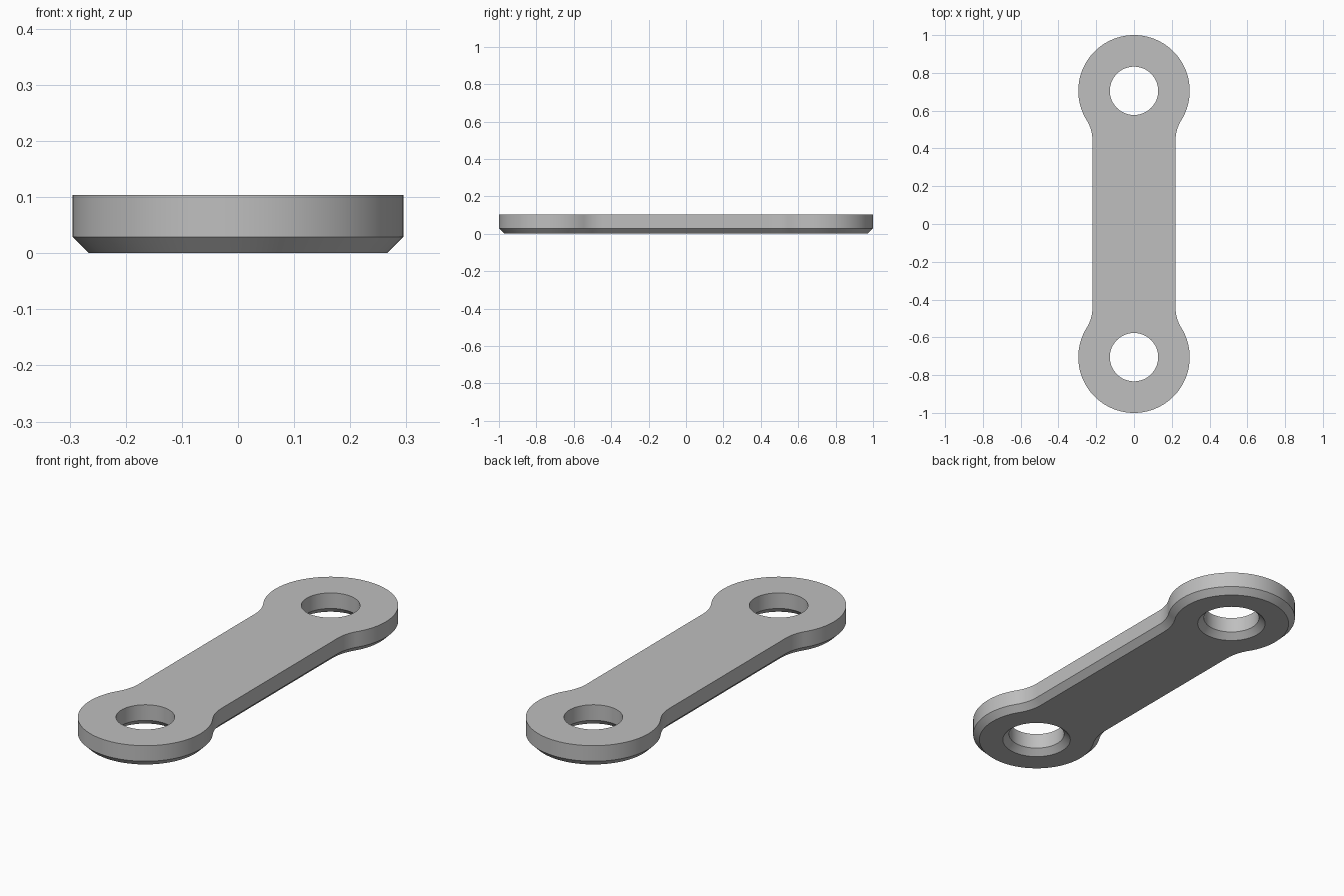
import bpy, bmesh
from math import pi, cos, sin, atan2, sqrt, radians

if "Cube" in bpy.data.objects:
    bpy.data.objects.remove(bpy.data.objects["Cube"], do_unlink=True)

END_R, END_Y = 0.295, 0.705      # rounded ends
HALF_W, FILLET = 0.22, 0.2       # bar and the neck fillets
HOLE_R = 0.128
HEIGHT, CHAMFER = 0.104, 0.029


def arc(cx, cy, r, a, b, n):
    return [(cx + r * cos(a + (b - a) * i / n), cy + r * sin(a + (b - a) * i / n))
            for i in range(n + 1)]


def link_outline(inset):
    """Counter-clockwise outline, moved inward by inset."""
    cx = HALF_W + FILLET
    dy = sqrt((END_R + FILLET) ** 2 - cx ** 2)
    a = atan2(-dy, cx)
    neck = arc(cx, END_Y - dy, FILLET + inset, pi, pi + a, 12)
    end = arc(0, END_Y, END_R - inset, a, pi - a, 72)[1:-1]
    half = neck + end + [(-x, y) for x, y in reversed(neck)]
    return half + [(-x, -y) for x, y in half]


def hole_outline(cy, grow):
    return arc(0, cy, HOLE_R + grow, 0, 2 * pi, 64)[:-1]


def add_wall(bm, loops):
    """Skin stacked (points, z) loops; return bottom and top rim edges."""
    rings = [[bm.verts.new((x, y, z)) for x, y in pts] for pts, z in loops]
    for low, high in zip(rings, rings[1:]):
        for i in range(len(low)):
            j = (i + 1) % len(low)
            bm.faces.new((low[i], low[j], high[j], high[i]))
    return [[bm.edges.get((r[i - 1], r[i])) for i in range(len(r))]
            for r in (rings[0], rings[-1])]


bm = bmesh.new()

# Outer wall and the two bores, each chamfered at the underside
walls = [add_wall(bm, [(link_outline(CHAMFER), 0), (link_outline(0), CHAMFER),
                       (link_outline(0), HEIGHT)])]
for side in (-1, 1):
    cy = side * END_Y
    walls.append(add_wall(bm, [(hole_outline(cy, CHAMFER), 0),
                               (hole_outline(cy, 0), CHAMFER),
                               (hole_outline(cy, 0), HEIGHT)]))

# Flat underside and top, with the bores left open
for k in (0, 1):
    rim = [e for wall in walls for e in wall[k]]
    bmesh.ops.triangle_fill(bm, edges=rim, use_beauty=True, normal=(0, 0, 2 * k - 1))
bmesh.ops.recalc_face_normals(bm, faces=bm.faces)

mesh = bpy.data.meshes.new("link_plate")
bm.to_mesh(mesh)
bm.free()
plate = bpy.data.objects.new("link_plate", mesh)
bpy.context.collection.objects.link(plate)

# Plain grey metal
grey = bpy.data.materials.new("grey_metal")
grey.use_nodes = True
colour = (0.52, 0.52, 0.52, 1)
grey.diffuse_color = colour
grey.node_tree.nodes["Principled BSDF"].inputs["Base Color"].default_value = colour
mesh.materials.append(grey)

bpy.ops.object.select_all(action='DESELECT')
plate.select_set(True)
bpy.context.view_layer.objects.active = plate
bpy.ops.object.shade_smooth_by_angle(angle=radians(30))
